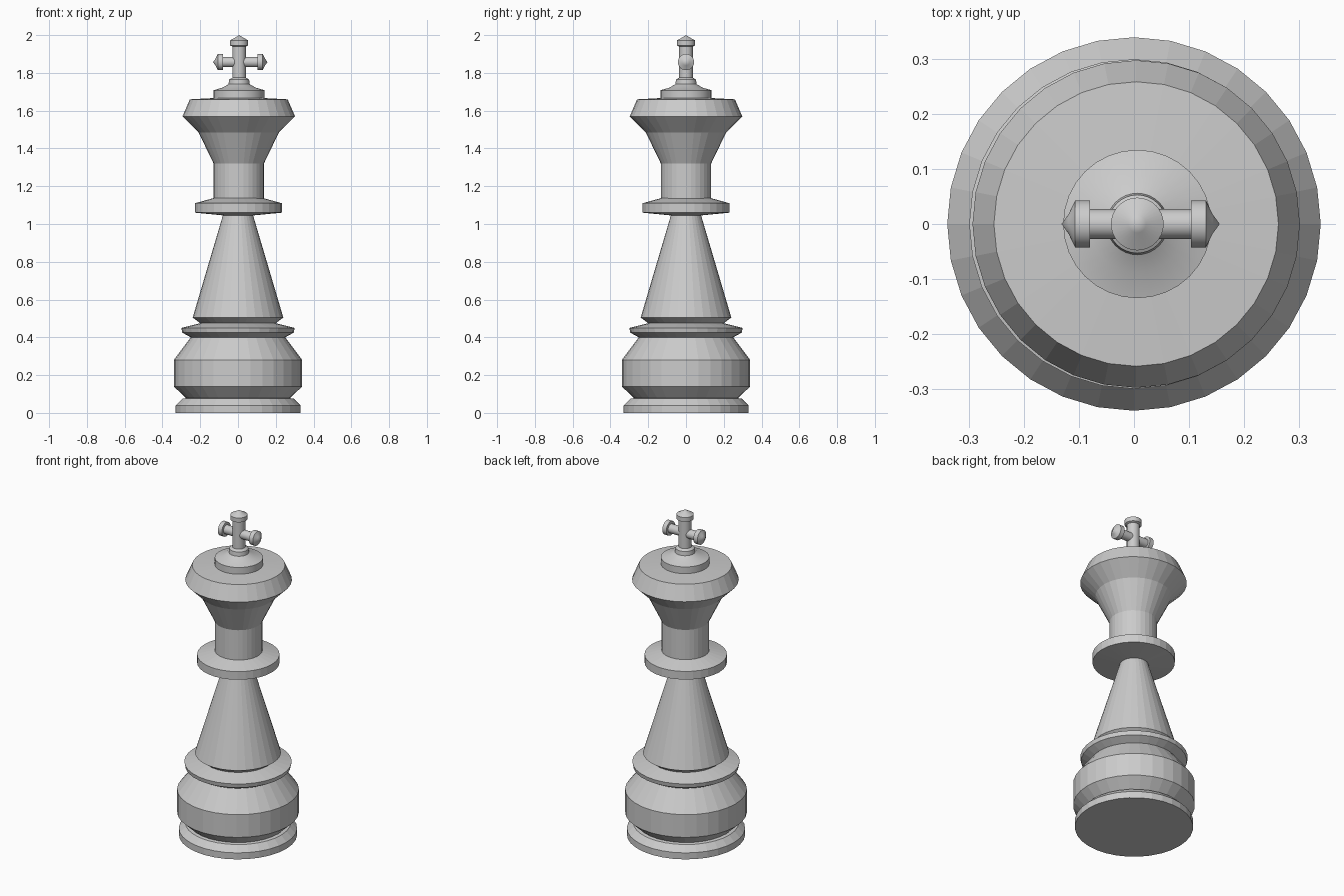
import bpy, bmesh, math
from mathutils import Matrix

if "Cube" in bpy.data.objects:
    bpy.data.objects.remove(bpy.data.objects["Cube"])


def lathe(name, profile, sides=32, matrix=Matrix(), smooth=False):
    """Turn a (radius, height) profile around z; zero radius makes a pole."""
    bm = bmesh.new()
    rings = []
    for r, z in profile:
        if r == 0:
            rings.append([bm.verts.new((0, 0, z))] * sides)
        else:
            rings.append([bm.verts.new((r * math.cos(2 * math.pi * i / sides),
                                        r * math.sin(2 * math.pi * i / sides), z))
                          for i in range(sides)])
    for a, b in zip(rings, rings[1:]):
        for i in range(sides):
            j = (i + 1) % sides
            bm.faces.new(list(dict.fromkeys((a[i], a[j], b[j], b[i]))))
    bmesh.ops.transform(bm, matrix=matrix, verts=bm.verts)
    bmesh.ops.recalc_face_normals(bm, faces=bm.faces)
    mesh = bpy.data.meshes.new(name)
    bm.to_mesh(mesh)
    bm.free()
    obj = bpy.data.objects.new(name, mesh)
    bpy.context.collection.objects.link(obj)
    if smooth:
        bpy.ops.object.select_all(action='DESELECT')
        obj.select_set(True)
        bpy.context.view_layer.objects.active = obj
        bpy.ops.object.shade_smooth_by_angle(angle=math.radians(30))
    return obj


def at(x, z=0):
    return Matrix.Translation((x, 0, z))


# Stepped base with its upper ring
lathe("base", [(0, 0), (.33, 0), (.33, .04), (.295, .075), (.275, .078),
               (.34, .14), (.34, .28), (.25, .40), (.295, .425), (.30, .45),
               (.20, .475)])

# Tapered body
lathe("body", [(.20, .475), (.24, .505), (.08, 1.045)])

# Collar under the neck
lathe("collar", [(.075, 1.045), (.23, 1.06), (.23, 1.11), (.132, 1.137)],
      matrix=at(.002))

# Neck and flared head
lathe("head", [(.133, 1.135), (.133, 1.32), (.213, 1.485), (.298, 1.57),
               (.259, 1.66), (.13, 1.667)], matrix=at(.004))

# Stepped cap on the head
lathe("cap", [(.135, 1.663), (.135, 1.708), (.088, 1.722), (.056, 1.74),
              (.053, 1.765), (.035, 1.775)], matrix=at(.006), smooth=True)

# Upright of the cross with a pointed knob
lathe("cross_upright", [(.036, 1.77), (.036, 1.94), (.048, 1.945), (.048, 1.972),
                        (.016, 1.99), (0, 2.0)], matrix=at(.006), smooth=True)

# Two mirrored cross arms with pointed knobs
for side, label in ((1, "right"), (-1, "left")):
    turn = Matrix.Rotation(side * math.pi / 2, 4, 'Y')
    lathe("cross_arm_" + label,
          [(.027, 0), (.027, .092), (.043, .092), (.043, .119),
           (.018, .131), (0, .144)], matrix=at(.012, 1.857) @ turn, smooth=True)
